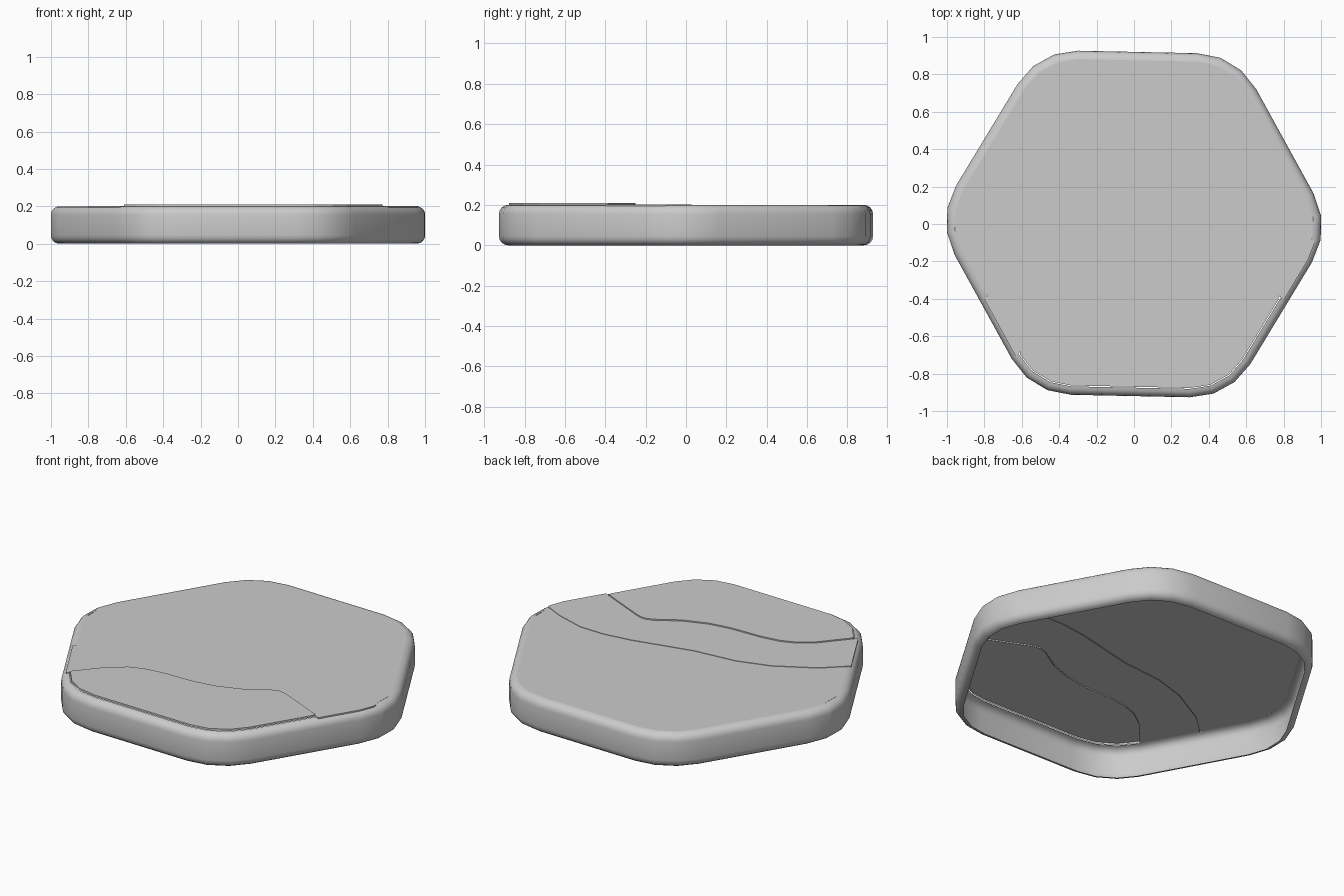
import bpy, bmesh, math

if "Cube" in bpy.data.objects:
    bpy.data.objects.remove(bpy.data.objects["Cube"])

APOTHEM, FILLET, TURN = 0.92, 0.37, math.radians(-1.2)
WATER_LINE = [(-.72, -.81), (-.60, -.67), (-.48, -.53), (-.39, -.465), (-.31, -.435),
              (-.20, -.42), (0, -.415), (.13, -.395), (.27, -.345), (.40, -.265),
              (.45, -.25), (.50, -.262), (.72, -.36), (.95, -.47)]
SAND_LINE = [(-.90, -.49), (-.80, -.40), (-.67, -.28), (-.45, -.158), (-.257, -.10),
             (0, -.076), (.18, -.035), (.35, .005), (.52, .028), (.676, .024),
             (.85, -.03), (1.01, -.11)]


def outline(inset):
    """Rounded hexagon, counter-clockwise, three segments per corner."""
    r = FILLET - inset
    d = (APOTHEM - FILLET) / math.cos(math.pi / 6)
    pts = []
    for i in range(6):
        a = i * math.pi / 3 + TURN
        for k in (-30, -10, 10, 30):
            b = a + math.radians(k)
            pts.append((d * math.cos(a) + r * math.cos(b),
                        d * math.sin(a) + r * math.sin(b)))
    return pts


def height_at(line, x):
    for (x0, y0), (x1, y1) in zip(line, line[1:]):
        if x0 <= x <= x1:
            return y0 + (y1 - y0) * (x - x0) / max(x1 - x0, 1e-9)
    return line[0][1] if x < line[0][0] else line[-1][1]


def hull_span(pts, x):
    ys = []
    for (x0, y0), (x1, y1) in zip(pts, pts[1:] + pts[:1]):
        if min(x0, x1) <= x <= max(x0, x1) and abs(x1 - x0) > 1e-9:
            ys.append(y0 + (y1 - y0) * (x - x0) / (x1 - x0))
    return (min(ys), max(ys)) if ys else (0, 0)


def finish(name, bm):
    me = bpy.data.meshes.new(name)
    bm.to_mesh(me)
    bm.free()
    ob = bpy.data.objects.new(name, me)
    bpy.context.collection.objects.link(ob)
    bpy.context.view_layer.objects.active = ob
    ob.select_set(True)
    bpy.ops.object.shade_smooth_by_angle(angle=math.radians(40))
    ob.select_set(False)


def layer(name, inset, z, upper=None, lower=None, skirt=0):
    """Flat piece of the hexagon between two shore lines, with a thin edge."""
    pts = outline(inset)
    lo_x, hi_x = min(p[0] for p in pts), max(p[0] for p in pts)
    xs = {lo_x + (hi_x - lo_x) * i / 160 for i in range(161)}
    for src in (pts, upper or [], lower or []):
        xs |= {p[0] for p in src if lo_x <= p[0] <= hi_x}
    bm = bmesh.new()
    prev = None
    for x in sorted(xs):
        bottom, top = hull_span(pts, x)
        if upper:
            top = min(top, height_at(upper, x))
        if lower:
            bottom = max(bottom, height_at(lower, x))
        if top - bottom < 1e-4:
            prev = None
            continue
        cur = (bm.verts.new((x, bottom, z)), bm.verts.new((x, top, z)))
        if prev:
            bm.faces.new((prev[0], cur[0], cur[1], prev[1]))
        prev = cur
    bmesh.ops.remove_doubles(bm, verts=bm.verts, dist=1e-5)
    if skirt:
        edges = [e for e in bm.edges if e.is_boundary]
        new = bmesh.ops.extrude_edge_only(bm, edges=edges)["geom"]
        for v in new:
            if isinstance(v, bmesh.types.BMVert):
                v.co.z -= skirt
        bmesh.ops.recalc_face_normals(bm, faces=bm.faces)
        top_face = max(bm.faces, key=lambda f: f.calc_center_median().z)
        if top_face.normal.z < 0:
            bmesh.ops.reverse_faces(bm, faces=bm.faces)
    finish(name, bm)


# Open-bottomed side wall with rounded top and bottom edges
B = 0.045
angles = [math.radians(a) for a in (90, 67.5, 45, 22.5, 0)]
profile = [(B - B * math.cos(a), B - B * math.sin(a)) for a in angles]
profile += [(i, 0.2 - z) for i, z in reversed(profile)]
bm = bmesh.new()
rings = [[bm.verts.new((x, y, z)) for x, y in outline(i)] for i, z in profile]
for low, high in zip(rings, rings[1:]):
    n = len(low)
    for k in range(n):
        m = (k + 1) % n
        bm.faces.new((low[k], low[m], high[m], high[k]))
finish("tile_wall", bm)

# Ground, sand strip and water surface
layer("ground_top", B, 0.2, lower=SAND_LINE)
layer("sand_strip", 0.025, 0.203, upper=SAND_LINE, lower=WATER_LINE, skirt=0.008)
layer("water_surface", 0.05, 0.21, upper=WATER_LINE, skirt=0.011)
